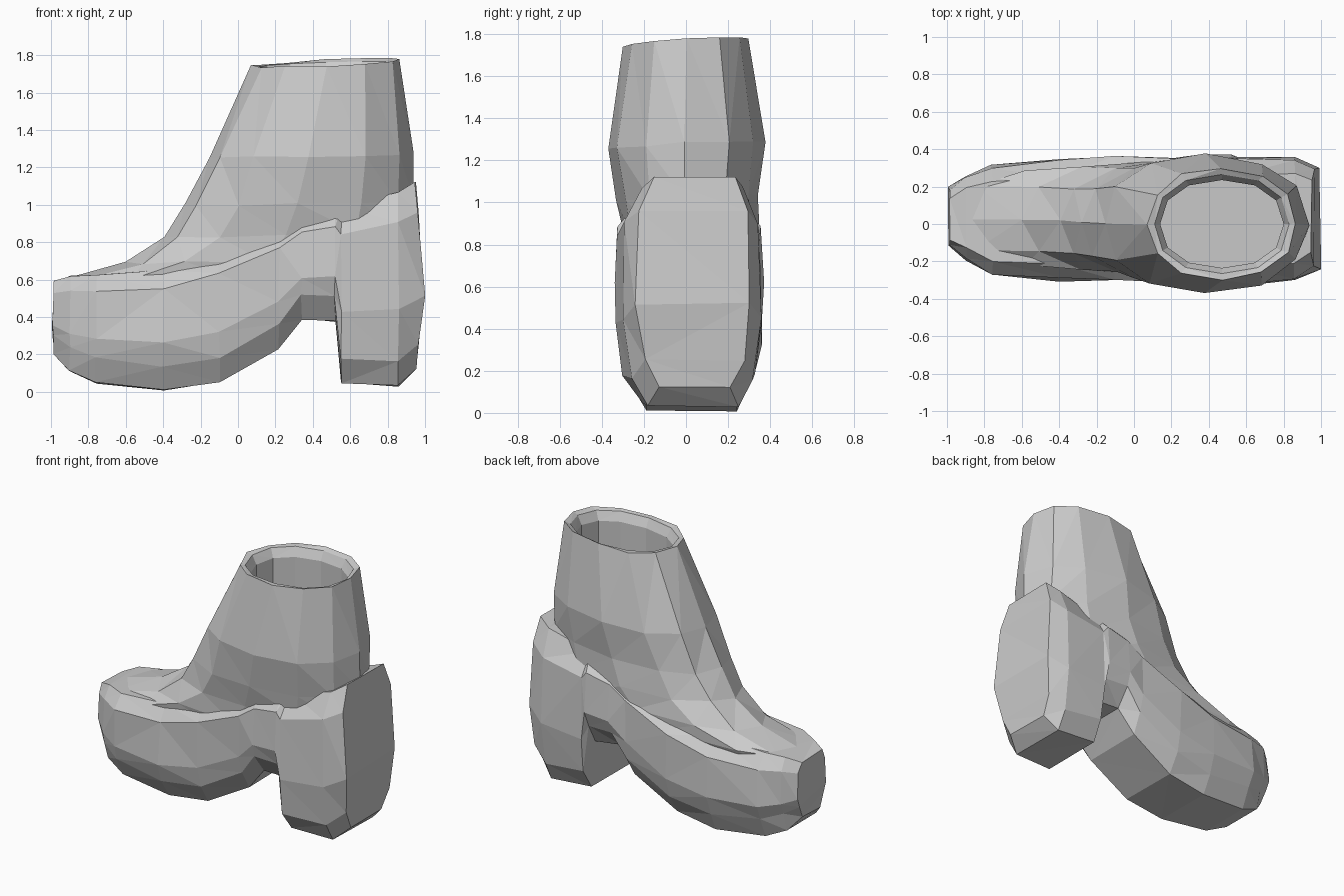
import bpy, bmesh, math, random

random.seed(4)
cube = bpy.data.objects.get("Cube")
if cube:
    bpy.data.objects.remove(cube, do_unlink=True)

grey = bpy.data.materials.new("plain grey")
grey.use_nodes = True
COLOUR = (0.6, 0.6, 0.6, 1)
grey.diffuse_color = COLOUR
grey.node_tree.nodes["Principled BSDF"].inputs["Base Color"].default_value = COLOUR


def jitter(amount):
    return random.uniform(-amount, amount)


def loft(name, rings):
    """Bridge closed rings of equal length, cap both ends, keep facets flat."""
    bm = bmesh.new()
    rows = [[bm.verts.new(p) for p in ring] for ring in rings]
    n = len(rows[0])
    for a, b in zip(rows, rows[1:]):
        for i in range(n):
            j = (i + 1) % n
            bm.faces.new((a[i], a[j], b[j], b[i]))
    bm.faces.new(rows[0])
    bm.faces.new(rows[-1])
    bmesh.ops.recalc_face_normals(bm, faces=bm.faces)
    bmesh.ops.triangulate(bm, faces=bm.faces, quad_method='SHORT_EDGE')
    mesh = bpy.data.meshes.new(name)
    bm.to_mesh(mesh)
    bm.free()
    mesh.materials.append(grey)
    obj = bpy.data.objects.new(name, mesh)
    bpy.context.collection.objects.link(obj)
    return obj


def soft(v, power):
    return math.copysign(abs(v) ** power, v)


def oval(z, front, back, half, y=0.0, power=0.9, wobble=0.01, sides=12):
    """Horizontal ring of the upper, slightly raised on the left and rear."""
    cx, rx = (front + back) / 2, (back - front) / 2
    ring = []
    for i in range(sides):
        a = math.tau * i / sides
        c, s = soft(math.cos(a), power), soft(math.sin(a), power)
        ring.append((cx + rx * c + jitter(wobble), y + half * s + jitter(wobble),
                     z + 0.012 * c + 0.012 * s + jitter(wobble)))
    return ring


# Upper: toe cover, ankle and shaft, then over the rim and down the lining
upper = loft("upper", [
    oval(0.50, -0.90, 0.88, 0.25, 0.02, 0.7),
    oval(0.62, -0.93, 0.91, 0.28, 0.03, 0.7),
    oval(0.71, -0.60, 0.92, 0.30, 0.03, 0.8),
    oval(0.85, -0.40, 0.93, 0.32, 0.02),
    oval(1.02, -0.29, 0.94, 0.335),
    oval(1.27, -0.16, 0.93, 0.37),
    oval(1.76, 0.07, 0.87, 0.30),
    oval(1.75, 0.11, 0.83, 0.265, wobble=0),
    oval(1.69, 0.14, 0.80, 0.235, wobble=0),
    oval(1.30, 0.14, 0.80, 0.235, wobble=0),
])


def section(x, low, high, right, left, lean=0.0, wobble=0.012):
    """Upright slice of the sole with bevelled lower and upper edges."""
    half = (left - right) / 2
    mid = (left + right) / 2
    tall = high - low
    rows = [(0.66, 0, 0), (0.9, min(0.13, tall * 0.25), lean * 0.4),
            (1, tall * 0.4, lean), (0.98, tall * 0.84, lean * 0.3),
            (0.72, tall, 0)]
    right_side = [(-w, h, d) for w, h, d in rows]
    left_side = [(w, h, d) for w, h, d in reversed(rows)]
    return [(x + d + jitter(wobble) * 0.5, mid + half * w + jitter(wobble),
             low + h + jitter(wobble) * 0.5)
            for w, h, d in right_side + left_side]


# Platform sole, arch, block heel and heel counter in one piece
sole = loft("platform_sole", [
    section(-0.985, 0.20, 0.59, -0.12, 0.19, -0.012),
    section(-0.90, 0.11, 0.62, -0.20, 0.25),
    section(-0.76, 0.05, 0.63, -0.28, 0.31),
    section(-0.40, 0.01, 0.65, -0.30, 0.34),
    section(-0.10, 0.05, 0.74, -0.30, 0.36),
    section(0.22, 0.23, 0.87, -0.31, 0.36),
    section(0.34, 0.39, 0.94, -0.33, 0.36),
    section(0.52, 0.38, 0.98, -0.33, 0.36),
    section(0.555, 0.05, 0.99, -0.33, 0.36),
    section(0.86, 0.03, 1.07, -0.30, 0.35),
    section(0.95, 0.12, 1.12, -0.23, 0.31, 0.045),
])
